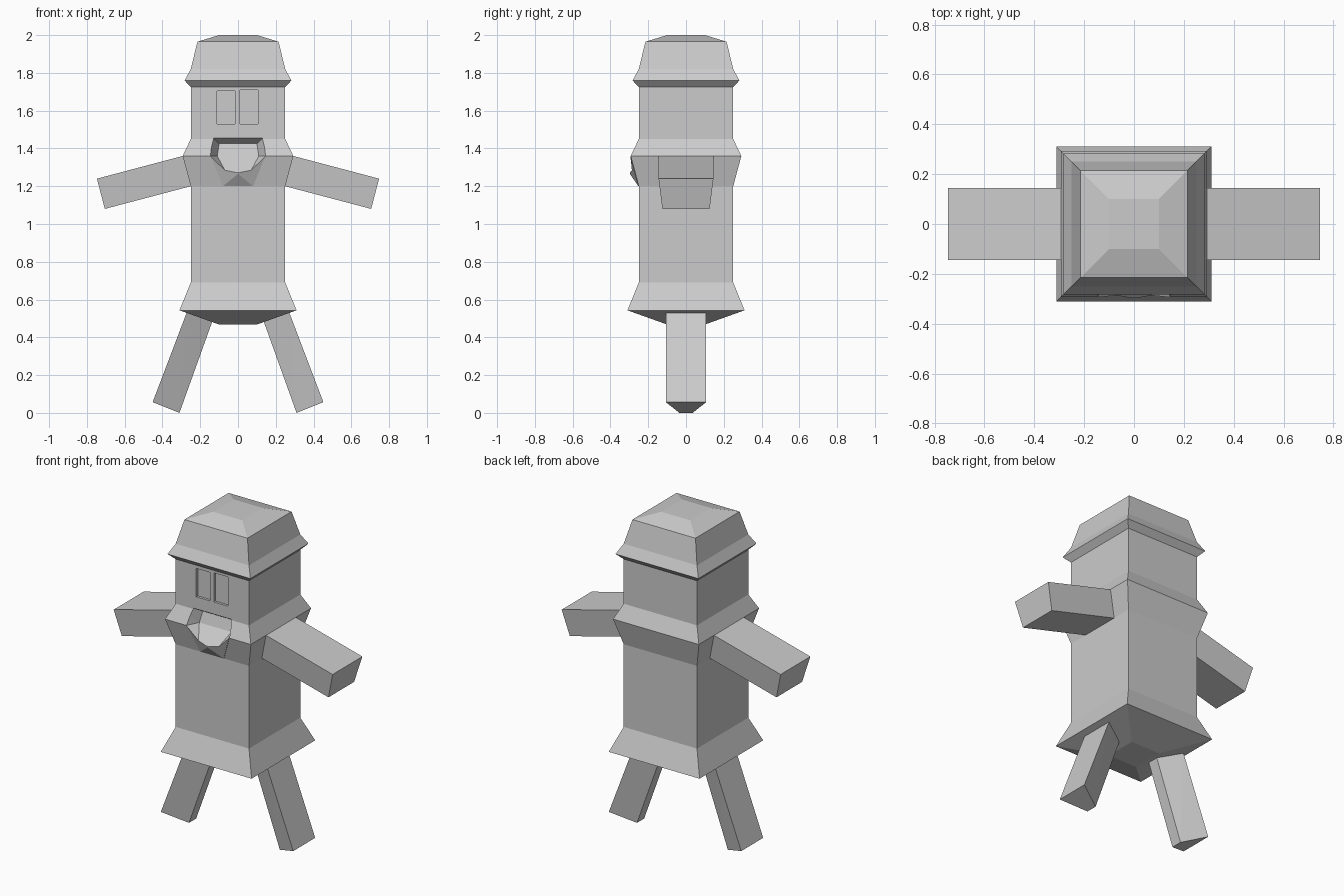
import bpy, bmesh, math

if "Cube" in bpy.data.objects:
    bpy.data.objects.remove(bpy.data.objects["Cube"])


def finish(name, bm):
    bmesh.ops.recalc_face_normals(bm, faces=bm.faces[:])
    me = bpy.data.meshes.new(name)
    bm.to_mesh(me)
    bm.free()
    ob = bpy.data.objects.new(name, me)
    bpy.context.collection.objects.link(ob)
    return ob


def hull(name, points):
    bm = bmesh.new()
    for p in points:
        bm.verts.new(p)
    bmesh.ops.convex_hull(bm, input=bm.verts[:])
    bmesh.ops.dissolve_limit(bm, angle_limit=math.radians(1),
                             verts=bm.verts[:], edges=bm.edges[:])
    return finish(name, bm)


def both(x, y, z):
    return [(-x, y, z), (x, y, z)]


def square_loft(name, levels):
    bm = bmesh.new()
    rings = [[bm.verts.new((sx * r, sy * r, z))
              for sx, sy in ((-1, -1), (1, -1), (1, 1), (-1, 1))]
             for r, z in levels]
    for a, b in zip(rings, rings[1:]):
        for i in range(4):
            j = (i + 1) % 4
            bm.faces.new((a[i], a[j], b[j], b[i]))
    bm.faces.new(rings[0][::-1])
    bm.faces.new(rings[-1])
    return finish(name, bm)


def boolean(target, tool, operation):
    mod = target.modifiers.new(operation.lower(), 'BOOLEAN')
    mod.object, mod.operation, mod.solver = tool, operation, 'EXACT'
    tool.hide_render = True
    bpy.context.view_layer.objects.active = target
    bpy.ops.object.modifier_apply(modifier=mod.name)
    bpy.data.objects.remove(tool)


# Square body with flared hem, shoulders, head and cap rim
body = square_loft("body", [
    (0.10, 0.468), (0.31, 0.543), (0.25, 0.69), (0.25, 1.20), (0.293, 1.36),
    (0.25, 1.45), (0.25, 1.725), (0.283, 1.76), (0.25, 1.82),
    (0.215, 1.965), (0.10, 2.0)])

# Pointed chin under the mouth
chin = hull("chin", both(0.145, -0.295, 1.36) + [(0, -0.297, 1.265)]
            + both(0.08, -0.252, 1.20) + both(0.08, -0.20, 1.20)
            + both(0.14, -0.20, 1.36))
boolean(body, chin, 'UNION')

# Mouth recess with a spout-shaped floor
mouth = hull("mouth_cutter", both(0.10, -0.20, 1.425) + both(0.11, -0.22, 1.36)
             + both(0.22, -0.40, 1.545) + both(0.20, -0.40, 1.36)
             + [(0, -0.40, 1.156)])
boolean(body, mouth, 'DIFFERENCE')

# Recessed eye windows
for x0, x1, top in ((-0.11, -0.015, 1.705), (0.01, 0.107, 1.71)):
    eye = hull("eye_cutter", [(x, y, z) for x in (x0, x1)
                              for y in (-0.30, -0.235) for z in (1.53, top)])
    boolean(body, eye, 'DIFFERENCE')

# Arms (wider at the top) and legs (wider on the outside)
for side, s in (("left", 1), ("right", -1)):
    arm = [(0.293, 1.36, 0.145), (0.25, 1.20, 0.125),
           (0.747, 1.24, 0.145), (0.705, 1.08, 0.125)]
    leg = [(0.27, 0.535, 0.107), (0.135, 0.487, 0.035),
           (0.452, 0.057, 0.107), (0.31, 0.0, 0.035)]
    for part, pts in (("arm", arm), ("leg", leg)):
        hull(f"{side}_{part}",
             [(s * x, k * w, z) for x, z, w in pts for k in (-1, 1)])
